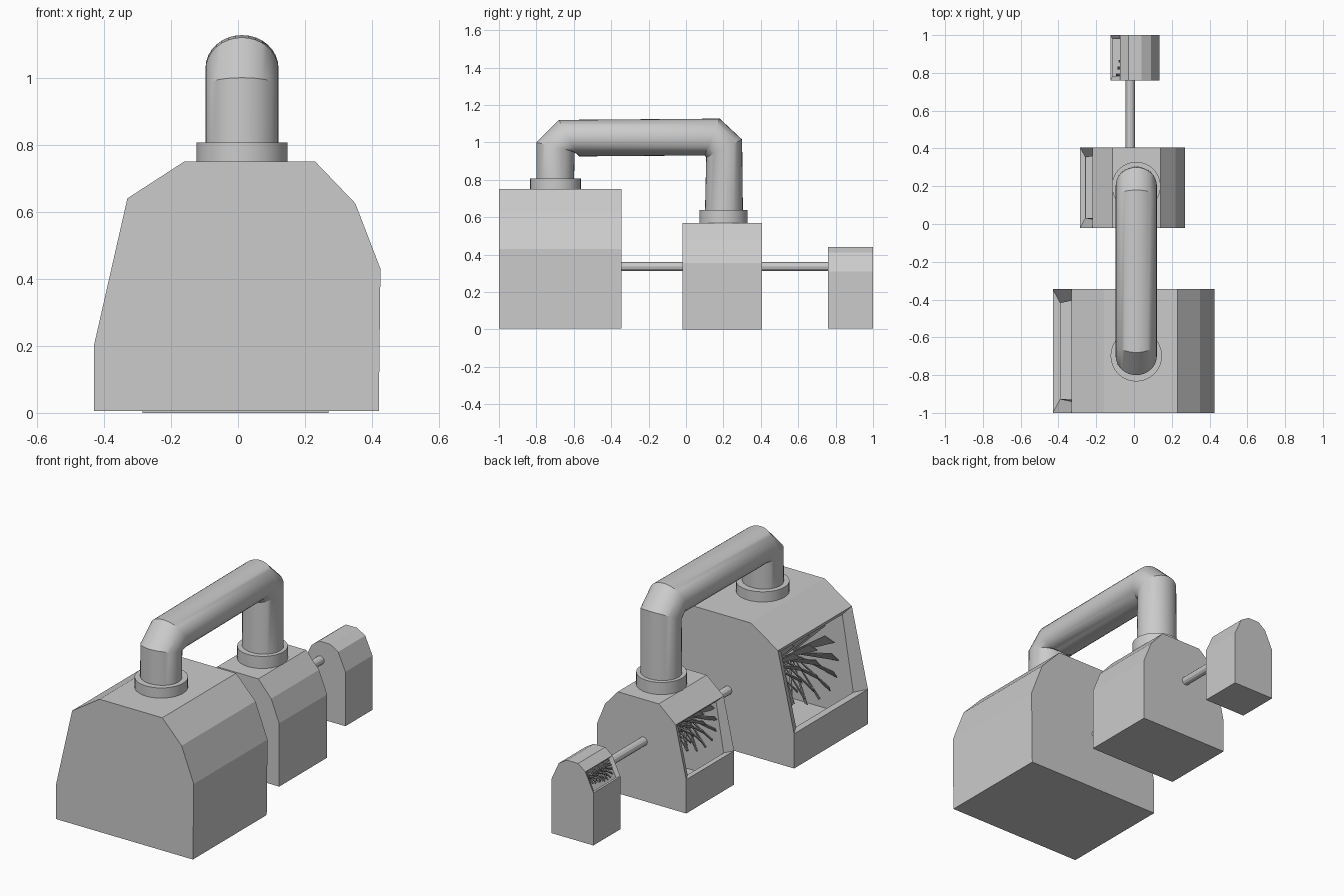
import bpy, bmesh, math
from mathutils import Matrix, Vector

if "Cube" in bpy.data.objects:
    bpy.data.objects.remove(bpy.data.objects["Cube"])

AXIS_X, AXIS_Z = -0.02, 0.335   # shared shaft line


def add_object(name, bm, smooth=False):
    bmesh.ops.recalc_face_normals(bm, faces=bm.faces)
    mesh = bpy.data.meshes.new(name)
    bm.to_mesh(mesh)
    bm.free()
    ob = bpy.data.objects.new(name, mesh)
    bpy.context.collection.objects.link(ob)
    if smooth:
        bpy.ops.object.select_all(action='DESELECT')
        ob.select_set(True)
        bpy.context.view_layer.objects.active = ob
        bpy.ops.object.shade_smooth_by_angle(angle=math.radians(30))
    return ob


def housing(name, profile, y0, y1, wall):
    # Extruded profile; the sloped left side (between points 1 and 2) stays open
    bm = bmesh.new()
    a = [bm.verts.new((x, y0, z)) for x, z in profile]
    b = [bm.verts.new((x, y1, z)) for x, z in profile]
    n = len(profile)
    bm.faces.new(a)
    bm.faces.new(b[::-1])
    sides = [bm.faces.new((a[i], b[i], b[(i + 1) % n], a[(i + 1) % n])) for i in range(n)]
    bmesh.ops.recalc_face_normals(bm, faces=bm.faces)
    bmesh.ops.delete(bm, geom=[sides[1]], context='FACES')
    ob = add_object(name, bm)
    shell = ob.modifiers.new("shell", 'SOLIDIFY')
    shell.thickness = wall
    shell.offset = -1
    shell.use_even_offset = True


def cylinder(name, p0, p1, radius, sides, smooth=True):
    p0, p1 = Vector(p0), Vector(p1)
    d = p1 - p0
    rot = d.to_track_quat('Z', 'Y').to_matrix().to_4x4()
    bm = bmesh.new()
    bmesh.ops.create_cone(bm, cap_ends=True, segments=sides, radius1=radius, radius2=radius,
                          depth=d.length, matrix=Matrix.Translation((p0 + p1) / 2) @ rot)
    add_object(name, bm, smooth)


def rotor(name, y_small, y_big, r_small, r_big, stages=6, blades=18):
    # Stages of pitched blades whose radius grows along the shaft
    bm = bmesh.new()
    for k in range(stages):
        t = k / (stages - 1)
        y = y_small + (y_big - y_small) * t
        r = r_small + (r_big - r_small) * t
        for i in range(blades):
            m = (Matrix.Translation((AXIS_X, y, AXIS_Z))
                 @ Matrix.Rotation(2 * math.pi * i / blades, 4, 'Y')
                 @ Matrix.Rotation(math.radians(40), 4, 'Z'))
            w0, w1, th = 0.006, r * 0.13, 0.002
            vs = [bm.verts.new(m @ Vector((sx * w, sy * th, z)))
                  for z, w in ((0.02, w0), (r, w1))
                  for sx, sy in ((-1, -1), (1, -1), (1, 1), (-1, 1))]
            bm.faces.new(vs[:4])
            bm.faces.new(vs[4:])
            for j in range(4):
                q = (j + 1) % 4
                bm.faces.new((vs[j], vs[q], vs[4 + q], vs[4 + j]))
    add_object(name, bm)


# Three stepped housings
housing("large_housing", [(-.43, .005), (-.43, .20), (-.33, .64), (-.16, .75),
                          (.23, .75), (.35, .625), (.425, .43), (.42, .005)], -1, -.345, .042)
housing("medium_housing", [(-.285, 0), (-.285, .19), (-.22, .48), (-.115, .57),
                           (.14, .57), (.22, .48), (.27, .355), (.27, 0)], -.02, .405, .03)
housing("small_housing", [(-.125, .005), (-.125, .30), (-.075, .405), (-.03, .44),
                          (.04, .44), (.09, .41), (.135, .31), (.135, .005)], .76, 1, .014)

# Rotors inside the housings
rotor("large_rotor", -.43, -.90, .08, .28)
rotor("medium_rotor", .35, .03, .06, .19)
rotor("small_rotor", .97, .79, .04, .075)

# Common shaft
cylinder("shaft", (AXIS_X, -.955, AXIS_Z), (AXIS_X, .985, AXIS_Z), .024, 12, False)

# Crossover pipe: rings given by inner and outer points in the side view
rings = [((-.60, .74), (-.80, .74)), ((-.595, .95), (-.80, 1.0)),
         ((-.57, .925), (-.68, 1.12)), ((.10, .93), (.18, 1.127)),
         ((.108, .92), (.30, 1.015)), ((.10, .56), (.305, .56))]
N = 32
bm = bmesh.new()
loops = []
for inner, outer in rings:
    pi, po = Vector((0.012, *inner)), Vector((0.012, *outer))
    c, h = (pi + po) / 2, (po - pi) / 2
    loops.append([bm.verts.new(c + h * math.cos(2 * math.pi * i / N)
                               + Vector((.109 * math.sin(2 * math.pi * i / N), 0, 0)))
                  for i in range(N)])
for la, lb in zip(loops, loops[1:]):
    for i in range(N):
        j = (i + 1) % N
        bm.faces.new((la[i], la[j], lb[j], lb[i]))
bm.faces.new(loops[0])
bm.faces.new(loops[-1])
add_object("crossover_pipe", bm, True)

# Pipe collars
cylinder("large_collar", (.012, -.698, .74), (.012, -.698, .807), .136, 32)
cylinder("medium_collar", (.012, .20, .56), (.012, .20, .638), .129, 32)
